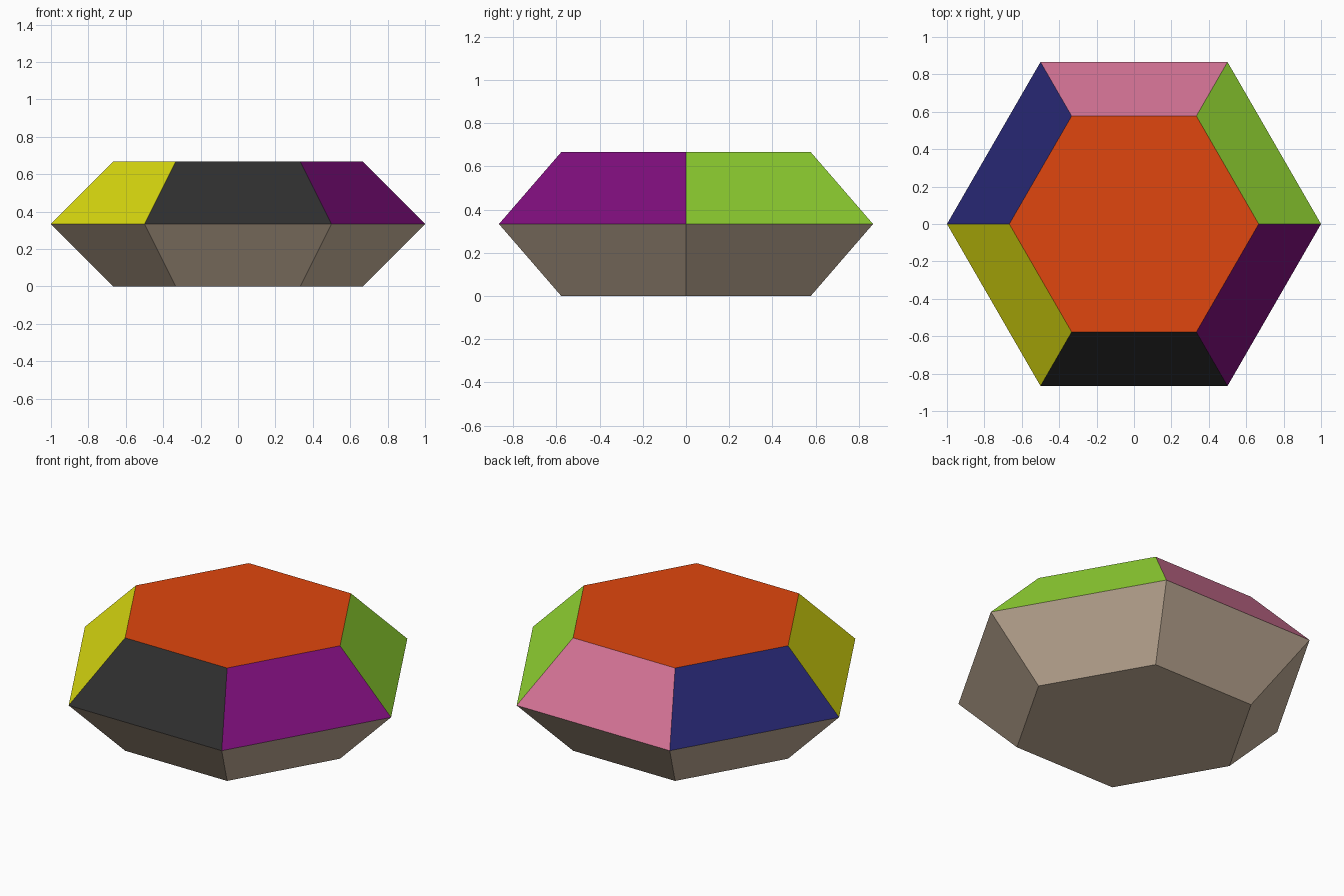
import bpy, bmesh
from math import cos, sin, pi

if "Cube" in bpy.data.objects:
    bpy.data.objects.remove(bpy.data.objects["Cube"])

SIDES = 6
RINGS = [(2 / 3, 0), (1, 1 / 3), (2 / 3, 2 / 3)]  # radius, height


def material(name, rgb):
    # Screen colour to Blender's linear colour
    mat = bpy.data.materials.new(name)
    linear = [((c / 255 + 0.055) / 1.055) ** 2.4 for c in rgb]
    mat.diffuse_color = (*linear, 1)
    mat.use_nodes = True
    mat.node_tree.nodes["Principled BSDF"].inputs["Base Color"].default_value = mat.diffuse_color
    return mat


# Six upper facets counter-clockwise from +x, then the top and the lower half
COLOURS = [
    ("green", (150, 218, 52)),
    ("pink", (210, 114, 148)),
    ("navy", (38, 38, 112)),
    ("yellow", (224, 224, 16)),
    ("black", (46, 46, 46)),
    ("purple", (126, 14, 124)),
    ("orange", (224, 70, 14)),
    ("taupe", (202, 181, 158)),
]
TOP, LOWER = 6, 7

# Faceted hexagonal body: three rings joined by flat facets
bm = bmesh.new()
rings = [[bm.verts.new((r * cos(i * 2 * pi / SIDES), r * sin(i * 2 * pi / SIDES), z))
          for i in range(SIDES)] for r, z in RINGS]
for level, (low, high) in enumerate(zip(rings, rings[1:])):
    for i in range(SIDES):
        j = (i + 1) % SIDES
        facet = bm.faces.new((low[i], low[j], high[j], high[i]))
        facet.material_index = LOWER if level == 0 else i

# Hexagonal caps
bm.faces.new(rings[0][::-1]).material_index = LOWER
bm.faces.new(rings[-1]).material_index = TOP

mesh = bpy.data.meshes.new("faceted_hexagon")
bm.to_mesh(mesh)
bm.free()
for name, rgb in COLOURS:
    mesh.materials.append(material(name, rgb))
bpy.context.collection.objects.link(bpy.data.objects.new("faceted_hexagon", mesh))
